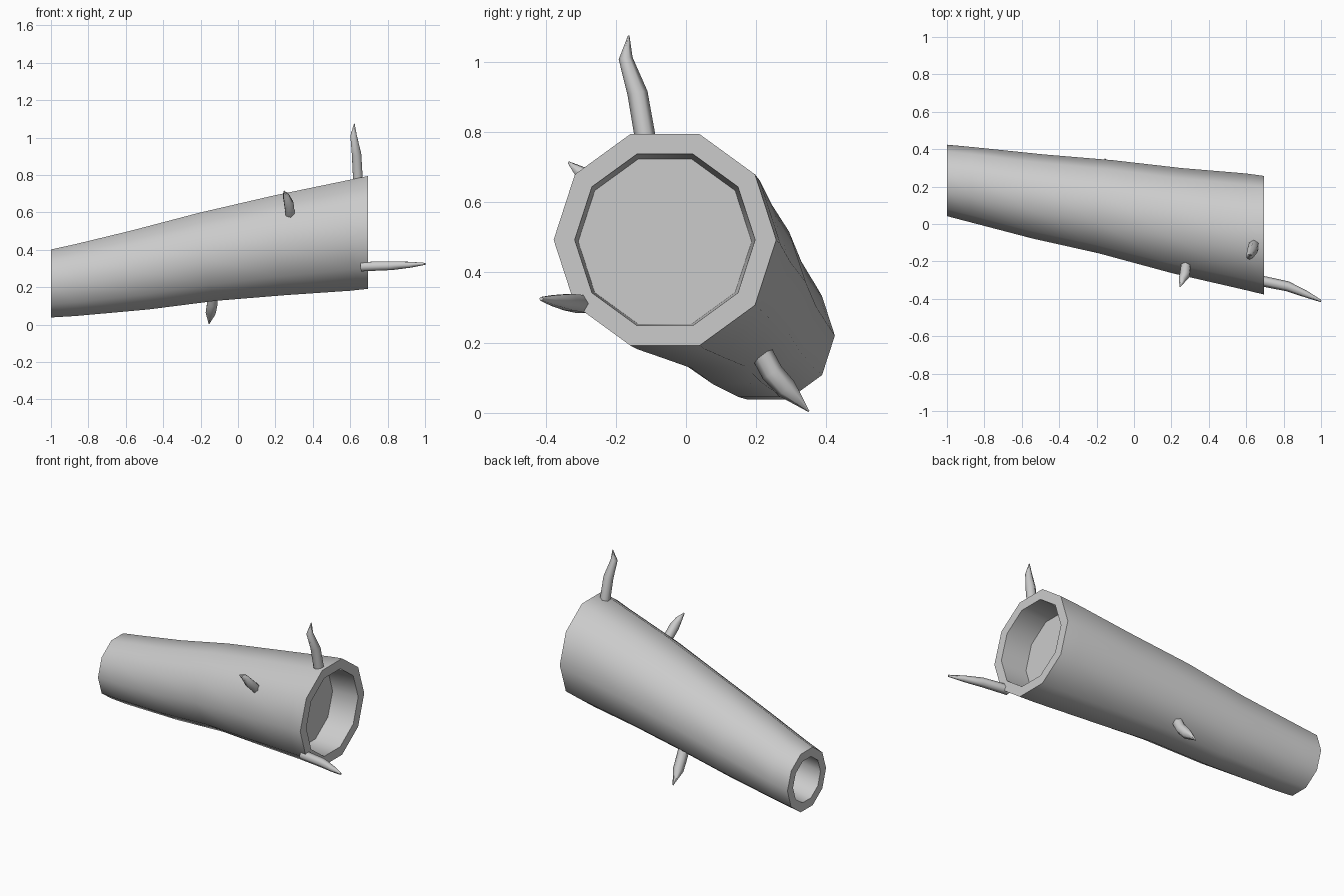
import bpy, bmesh, math
from mathutils import Vector

if "Cube" in bpy.data.objects:
    bpy.data.objects.remove(bpy.data.objects["Cube"])


def ring(bm, centre, radius, axis, sides):
    # Polygon ring perpendicular to axis, first corner pointing along +y
    n = Vector(axis).normalized()
    ref = Vector((0, 1, 0)) if abs(n.y) < 0.9 else Vector((1, 0, 0))
    u = (ref - n * ref.dot(n)).normalized()
    v = n.cross(u)
    return [bm.verts.new(Vector(centre) + radius * (math.cos(a) * u + math.sin(a) * v))
            for a in (2 * math.pi * i / sides for i in range(sides))]


def tube(name, stations, sides, angle):
    # Stations are (centre, radius, axis); consecutive rings are bridged, ends capped
    bm = bmesh.new()
    rings = [ring(bm, c, r, n, sides) for c, r, n in stations]
    for a, b in zip(rings, rings[1:]):
        for i in range(sides):
            j = (i + 1) % sides
            bm.faces.new((a[i], a[j], b[j], b[i]))
    bm.faces.new(rings[0])
    bm.faces.new(rings[-1])
    bmesh.ops.recalc_face_normals(bm, faces=bm.faces)
    mesh = bpy.data.meshes.new(name)
    bm.to_mesh(mesh)
    bm.free()
    obj = bpy.data.objects.new(name, mesh)
    bpy.context.collection.objects.link(obj)
    bpy.ops.object.select_all(action='DESELECT')
    obj.select_set(True)
    bpy.context.view_layer.objects.active = obj
    bpy.ops.object.shade_smooth_by_angle(angle=math.radians(angle))
    return obj


# Trunk: tapered crooked log with a recess in both sawn ends
X = (1, 0, 0)
tilt = (1, -0.16, 0.2)
tube("hollow_trunk", [
    ((-0.70, 0.205, 0.255), 0.13, X),
    ((-1.00, 0.233, 0.22), 0.136, X),
    ((-1.00, 0.233, 0.22), 0.191, X),
    ((-0.87, 0.210, 0.238), 0.202, X),
    ((-0.51, 0.147, 0.295), 0.227, tilt),
    ((-0.15, 0.092, 0.365), 0.252, tilt),
    ((0.23, 0.018, 0.425), 0.282, (1, -0.1, 0.1)),
    ((0.60, -0.042, 0.478), 0.312, X),
    ((0.695, -0.06, 0.493), 0.317, X),
    ((0.695, -0.06, 0.493), 0.257, X),
    ((0.525, -0.06, 0.488), 0.247, X),
], 10, 45)

# Broken branch stubs: (centre, radius) along each crooked path
branches = {
    "top_branch": [((0.642, -0.112, 0.76), 0.030), ((0.634, -0.138, 0.91), 0.029),
                   ((0.618, -0.172, 1.01), 0.020), ((0.622, -0.163, 1.075), 0.002)],
    "front_branch": [((0.28, -0.205, 0.58), 0.028), ((0.272, -0.272, 0.645), 0.029),
                     ((0.258, -0.298, 0.685), 0.020), ((0.246, -0.335, 0.714), 0.003)],
    "underside_branch": [((-0.135, 0.205, 0.19), 0.032), ((-0.137, 0.245, 0.115), 0.032),
                         ((-0.145, 0.285, 0.07), 0.031), ((-0.155, 0.35, 0.004), 0.002)],
    "end_branch": [((0.66, -0.300, 0.31), 0.029), ((0.82, -0.333, 0.315), 0.027),
                   ((0.92, -0.375, 0.320), 0.018), ((1.0, -0.412, 0.325), 0.006)],
}
for name, path in branches.items():
    pts = [Vector(p) for p, r in path]
    last = len(pts) - 1
    tube(name, [(pts[i], path[i][1], pts[min(i + 1, last)] - pts[max(i - 1, 0)])
                for i in range(last + 1)], 6, 65)
